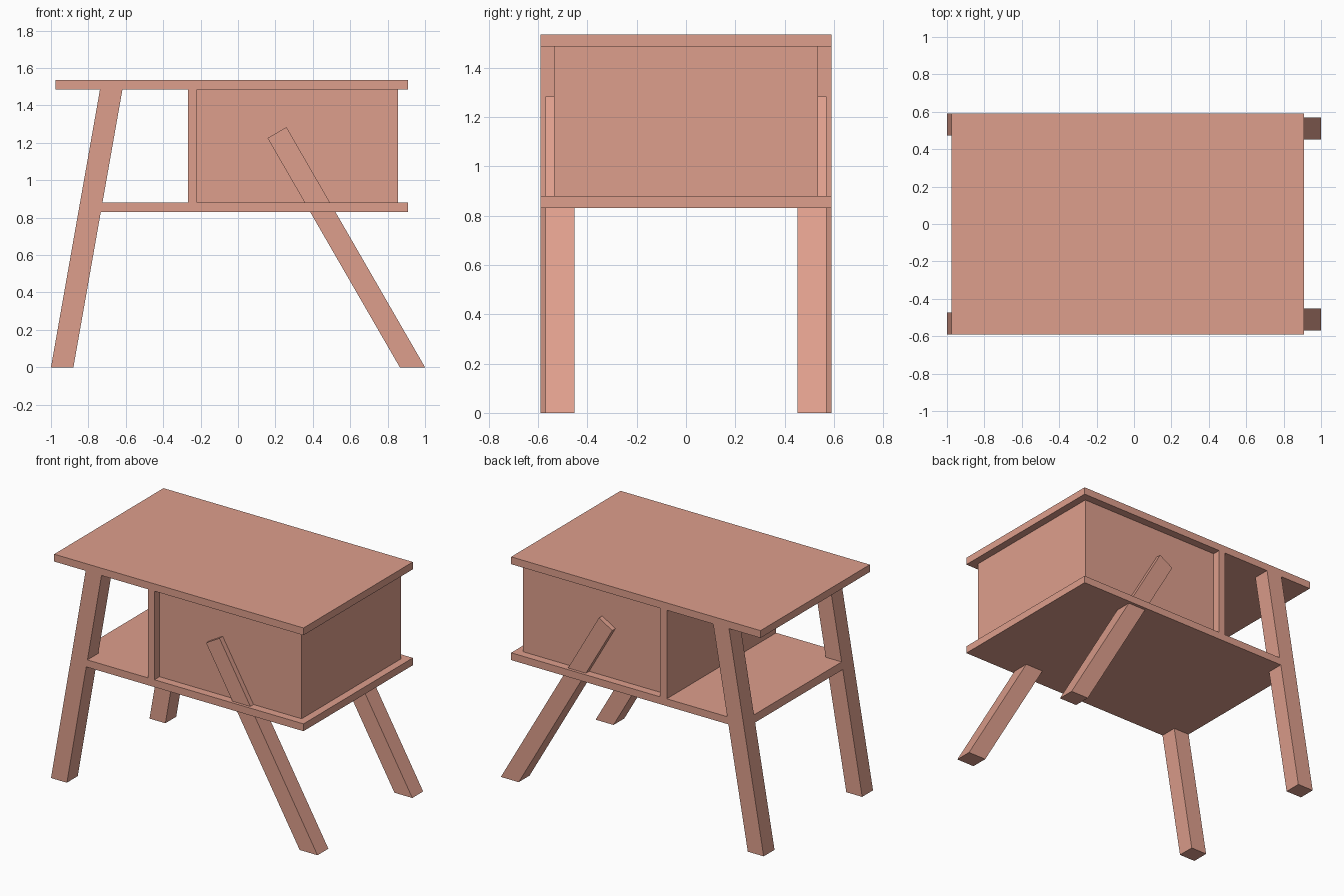
import bpy, bmesh

if "Cube" in bpy.data.objects:
    bpy.data.objects.remove(bpy.data.objects["Cube"])

# One warm salmon colour for everything
salmon = bpy.data.materials.new("salmon_wood")
salmon.diffuse_color = (0.73, 0.345, 0.265, 1)
salmon.use_nodes = True
salmon.node_tree.nodes["Principled BSDF"].inputs["Base Color"].default_value = salmon.diffuse_color


def prism(name, profile, y0, y1):
    """Extrude an x-z profile from y0 to y1."""
    bm = bmesh.new()
    face = bm.faces.new([bm.verts.new((x, y0, z)) for x, z in profile])
    ext = bmesh.ops.extrude_face_region(bm, geom=[face])
    moved = [v for v in ext["geom"] if isinstance(v, bmesh.types.BMVert)]
    bmesh.ops.translate(bm, vec=(0, y1 - y0, 0), verts=moved)
    bmesh.ops.recalc_face_normals(bm, faces=bm.faces)
    mesh = bpy.data.meshes.new(name)
    bm.to_mesh(mesh)
    bm.free()
    mesh.materials.append(salmon)
    obj = bpy.data.objects.new(name, mesh)
    bpy.context.collection.objects.link(obj)
    return obj


def box(name, x0, x1, z0, z1, half_y):
    return prism(name, [(x0, z0), (x1, z0), (x1, z1), (x0, z1)], -half_y, half_y)


def leg_pair(name, profile, outer, inner):
    """One leg at the front, mirrored to the back."""
    leg = prism(name, profile, -outer, -inner)
    mod = leg.modifiers.new("mirror", 'MIRROR')
    mod.use_axis = (False, True, False)


W = 0.59                       # half depth
SHELF, BODY, TOP = 0.83, 0.88, 1.485


def slant(z):                  # outer edge of the left legs
    return -1.0 + 0.262 * z / TOP


# Table top
box("table_top", -0.976, 0.908, TOP, 1.535, W)

# Lower shelf, its left end following the slanted legs
prism("shelf", [(slant(SHELF), SHELF), (0.908, SHELF), (0.908, BODY), (slant(BODY), BODY)], -W, W)

# Upright divider and closed cabinet
box("divider", -0.268, -0.218, BODY, TOP, W)
box("cabinet", -0.218, 0.856, BODY, TOP, 0.535)

# Steep left legs
leg_pair("left_leg", [(-1.0, 0), (-0.88, 0), (slant(TOP) + 0.12, TOP), (slant(TOP), TOP)], W, 0.473)

# Splayed right legs, running up the cabinet sides
leg_pair("right_leg", [(0.865, 0), (1.0, 0), (0.259, 1.284), (0.158, 1.225)], 0.57, 0.453)
